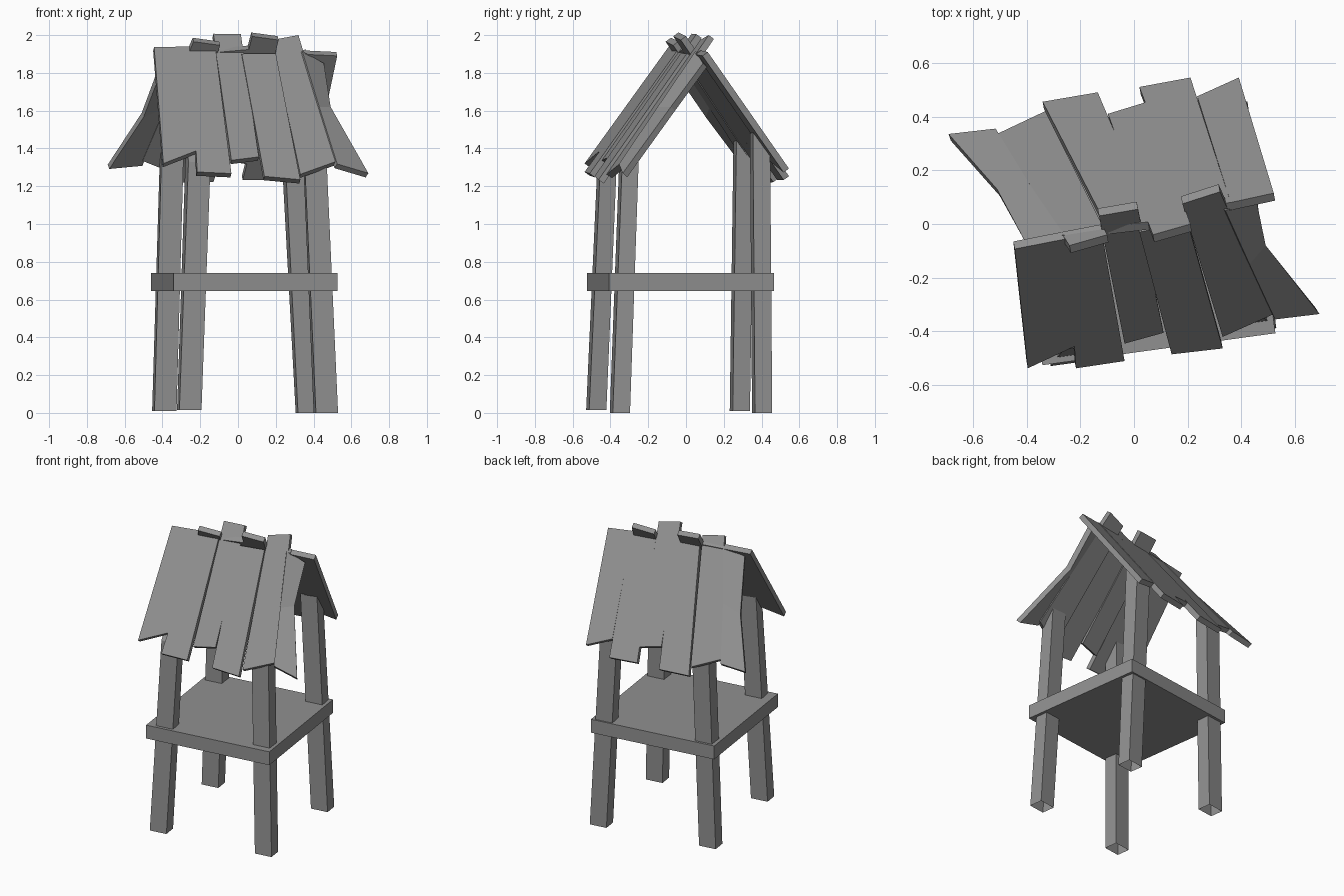
import bpy
import bmesh
from math import radians
from mathutils import Matrix, Vector

cube = bpy.data.objects.get("Cube")
if cube:
    bpy.data.objects.remove(cube, do_unlink=True)

# One weathered grey for everything
grey = bpy.data.materials.new("weathered_grey")
grey.use_nodes = True
colour = (0.28, 0.28, 0.28, 1)
grey.diffuse_color = colour
grey.node_tree.nodes["Principled BSDF"].inputs["Base Color"].default_value = colour

TURN = Matrix.Rotation(radians(7.8), 3, "Z")
FRONT, BACK = 1, -1
PLANK_THICKNESS = 0.035


def make_object(name, bm):
    mesh = bpy.data.meshes.new(name)
    bm.to_mesh(mesh)
    bm.free()
    mesh.materials.append(grey)
    obj = bpy.data.objects.new(name, mesh)
    bpy.context.collection.objects.link(obj)
    return obj


def roof_height(x, y, side):
    """Outer surface of the sloping roof on the given side."""
    return 1.952 - side * 0.25 * x + side * 1.36 * y


# Square deck, turned slightly
bm = bmesh.new()
bmesh.ops.create_cube(bm, size=1)
bmesh.ops.scale(bm, vec=(0.875, 0.88, 0.093), verts=bm.verts)
bmesh.ops.rotate(bm, matrix=TURN, verts=bm.verts)
bmesh.ops.translate(bm, vec=(0.033, -0.03, 0.693), verts=bm.verts)
make_object("deck", bm)


# Leaning legs, open underneath and trimmed to the roof
def make_leg(name, foot, head, side, foot_height=0.0):
    bm = bmesh.new()
    bmesh.ops.create_cube(bm, size=1)
    for vert in bm.verts:
        top = vert.co.z > 0
        centre = Vector(head if top else foot).to_3d()
        corner = Vector((vert.co.x * 0.118, vert.co.y * 0.092, 0))
        spot = centre + TURN @ corner
        limit = roof_height(spot.x, spot.y, side) - 0.05
        spot.z = min(1.5, limit) if top else foot_height
        vert.co = spot
    bm.normal_update()
    base = [f for f in bm.faces if f.normal.z < -0.9]
    bmesh.ops.delete(bm, geom=base, context="FACES_ONLY")
    make_object(name, bm)


make_leg("front_right_leg", (-0.258, -0.475), (-0.21, -0.415), FRONT, 0.015)
make_leg("front_left_leg", (0.465, -0.35), (0.405, -0.3), FRONT)
make_leg("back_right_leg", (-0.39, 0.285), (-0.35, 0.305), BACK, 0.01)
make_leg("back_left_leg", (0.37, 0.403), (0.295, 0.392), BACK)


# Roof planks: rows of two edge points from ridge to eave, laid on the slope
def make_plank(name, side, rows, lift=0.0, sag=None):
    bm = bmesh.new()
    pairs = []
    for index, (xa, ya, xb, yb) in enumerate(rows):
        drop = sag[index] if sag else 0
        inner = bm.verts.new((xa, ya, roof_height(xa, ya, side) + lift))
        outer = bm.verts.new((xb, yb, roof_height(xb, yb, side) + lift - drop))
        pairs.append((inner, outer))
    for upper, lower in zip(pairs, pairs[1:]):
        face = bm.faces.new((upper[0], lower[0], lower[1], upper[1]))
        face.normal_update()
        if face.normal.z < 0:
            face.normal_flip()
    plank = make_object(name, bm)
    solid = plank.modifiers.new("thickness", "SOLIDIFY")
    solid.thickness = PLANK_THICKNESS
    solid.offset = -1


front_planks = [
    ([(-0.444, -0.093, -0.25, -0.055), (-0.395, -0.537, -0.22, -0.455)], 0),
    ([(-0.25, -0.055, -0.12, -0.03), (-0.216, -0.537, -0.035, -0.51)], 0),
    ([(-0.13, 0.03, 0.015, 0.055), (-0.035, -0.445, 0.11, -0.405)], -0.018),
    ([(0.02, -0.03, 0.2, 0.005), (0.14, -0.485, 0.33, -0.463)], -0.005),
    ([(0.18, 0.075, 0.32, 0.12), (0.33, -0.42, 0.52, -0.335)], -0.035),
]
back_planks = [
    ([(0.36, 0.08, 0.52, 0.115), (0.235, 0.475, 0.39, 0.545)], -0.015),
    ([(0.19, 0.06, 0.36, 0.08), (0.02, 0.51, 0.21, 0.545)], -0.01),
    ([(0.07, -0.04, 0.21, 0), (-0.097, 0.41, 0.05, 0.455)], -0.01),
    ([(-0.1, -0.01, 0.07, 0.01), (-0.34, 0.455, -0.135, 0.49)], -0.01),
    ([(-0.24, -0.08, -0.1, -0.04), (-0.51, 0.335, -0.33, 0.42)], -0.015),
]
for label, side, planks in (("front", FRONT, front_planks), ("back", BACK, back_planks)):
    for number, (rows, lift) in enumerate(planks, start=1):
        make_plank(f"{label}_roof_plank_{number}", side, rows, lift)

# Warped end planks that flare out at the eaves
make_plank("front_roof_warped_plank", FRONT,
           [(0.34, 0.05, 0.455, 0.09), (0.43, -0.15, 0.49, -0.08),
            (0.525, -0.355, 0.69, -0.335)], -0.02, (0.09, 0.08, 0.035))
make_plank("back_roof_warped_plank", BACK,
           [(-0.26, -0.04, -0.4, -0.075), (-0.39, 0.15, -0.51, 0.13),
            (-0.515, 0.355, -0.69, 0.335)], -0.01, (0.06, 0.05, 0.0))
